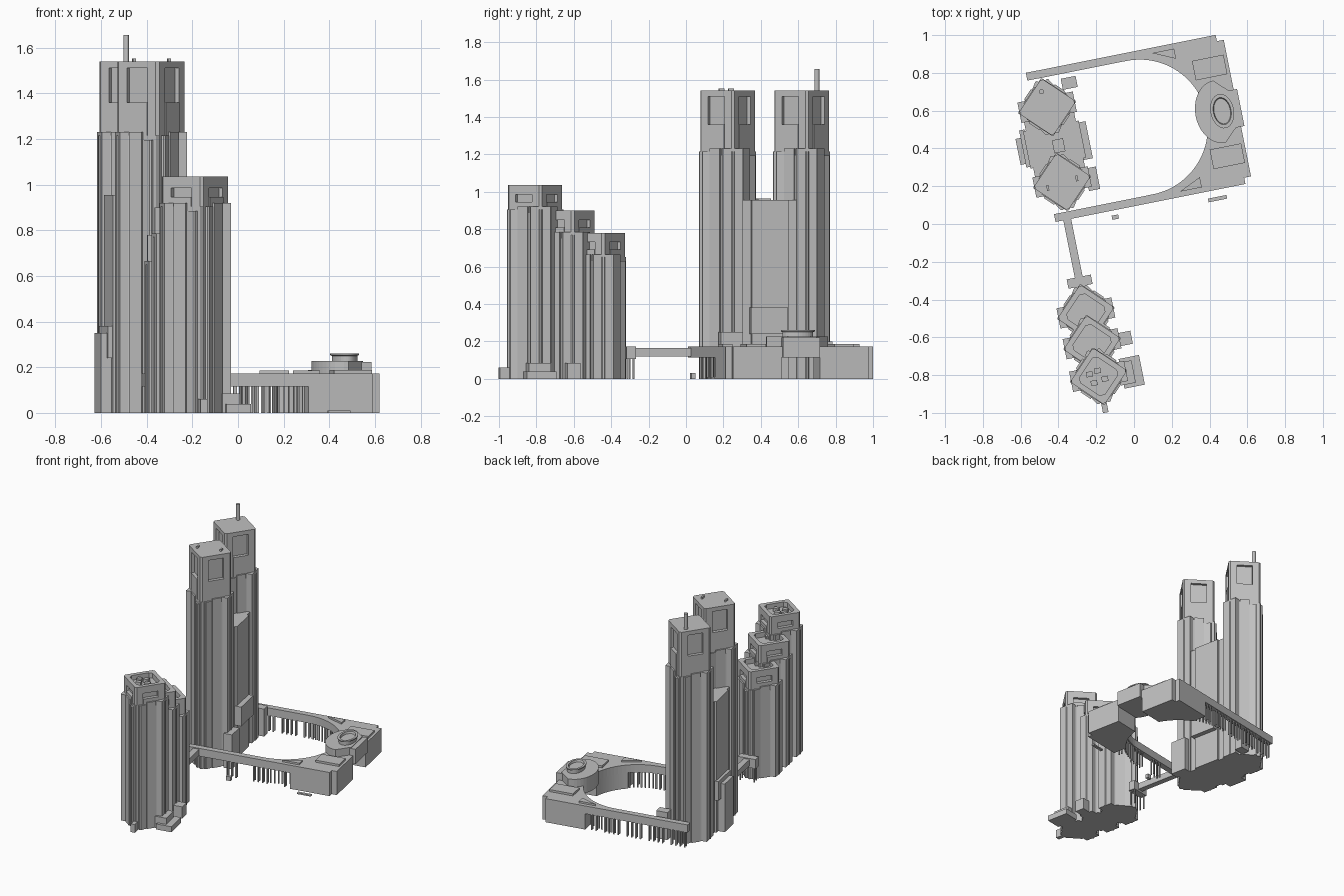
import bpy, bmesh, math
from math import cos, sin, radians
from mathutils import Matrix

cube = bpy.data.objects.get("Cube")
if cube:
    bpy.data.objects.remove(cube, do_unlink=True)

grey = bpy.data.materials.new("concrete_grey")
grey.use_nodes = True
tone = (0.53, 0.53, 0.53, 1)
grey.diffuse_color = tone
grey.node_tree.nodes["Principled BSDF"].inputs["Base Color"].default_value = tone

SITE = Matrix.Rotation(radians(11.3), 4, 'Z')   # whole complex is turned on its site
MID = 0.4945                                    # mirror line of the podium


def finish(name, bm):
    bmesh.ops.recalc_face_normals(bm, faces=bm.faces)
    mesh = bpy.data.meshes.new(name)
    bm.to_mesh(mesh)
    bm.free()
    mesh.transform(SITE)
    mesh.materials.append(grey)
    bpy.context.collection.objects.link(bpy.data.objects.new(name, mesh))


def add_loft(bm, rings):
    """Join rings of (outline, height) and cap both ends."""
    loops = [[bm.verts.new((p[0], p[1], z)) for p in pts] for pts, z in rings]
    for a, b in zip(loops, loops[1:]):
        for i in range(len(a)):
            j = (i + 1) % len(a)
            bm.faces.new((a[i], a[j], b[j], b[i]))
    bm.faces.new(loops[0][::-1])
    bm.faces.new(loops[-1])


def loft(name, rings):
    bm = bmesh.new()
    add_loft(bm, rings)
    finish(name, bm)


def prism(name, pts, z0, z1):
    loft(name, [(pts, z0), (pts, z1)])


def rect(u, v, w, d):
    return [(u + a * w / 2, v + b * d / 2) for a, b in ((-1, -1), (1, -1), (1, 1), (-1, 1))]


def box(name, u, v, w, d, z0, z1):
    prism(name, rect(u, v, w, d), z0, z1)


def place(pts, centre, degrees):
    c, s = cos(radians(degrees)), sin(radians(degrees))
    return [(centre[0] + x * c - y * s, centre[1] + x * s + y * c) for x, y in pts]


def oval(u, v, a, b, n=32):
    return [(u + a * cos(t * math.tau / n), v + b * sin(t * math.tau / n)) for t in range(n)]


def mirror(pts):
    return [(u, 2 * MID - v) for u, v in pts]


def chamfered(side, cut, notch=0, depth=0):
    """Square outline with cut corners and an optional notch in each side."""
    h, pts = side / 2, []
    for k in range(4):
        run = [(h, cut - h)]
        if notch:
            run += [(h, -notch / 2), (h - depth, -notch / 2),
                    (h - depth, notch / 2), (h, notch / 2)]
        run.append((h, h - cut))
        pts += place(run, (0, 0), 90 * k)
    return pts


def tower(name, centre, side, step, sill, lintel, top, hollow):
    """Diamond tower: clustered shafts, ribs and a crown with recessed panels."""
    panel = side * 0.49
    for i, (turn, drop, k) in enumerate(((45, 0, 1.02), (33, 0.02, 0.98), (57, 0, 0.98))):
        prism(f"{name}_shaft_{i}", place(chamfered(side * k, 0.006), centre, turn), 0, step - drop)
    # corner plates, square to the site
    box(name + "_corner_plates", *centre, side * 1.36, side * 0.5, 0, step + 0.015)
    crown = place(chamfered(side, 0.012, panel, 0.02), centre, 45)
    cap = place(chamfered(side, 0.012), centre, 45)
    prism(name + "_crown", crown, step, lintel)
    if hollow:
        inner = place(chamfered(side * 0.74, 0.02), centre, 45)
        loft(name + "_parapet", [(cap, lintel), (cap, top), (inner, top), (inner, top - 0.035)])
    else:
        prism(name + "_cap", cap, lintel, top)
    # ribs on the four faces: offset, width, projection, height
    bm = bmesh.new()
    ribs = ((0, panel * 0.6, 0.014, step + 0.015), (0, panel, 0.004, sill),
            (-0.07, 0.024, 0.012, step), (0.07, 0.024, 0.012, step - 0.05))
    for face in range(4):
        for off, w, out, z in ribs:
            strip = rect(side / 2 + out / 2 - 0.015, off, out + 0.03, w)
            strip = place(strip, centre, 45 + 90 * face)
            add_loft(bm, [(strip, 0), (strip, z)])
    finish(name + "_ribs", bm)


# Twin tall towers with the slab between them
AXIS = -0.33
tower("north_tower", (AXIS, MID + 0.202), 0.22, 1.215, 1.36, 1.51, 1.54, False)
tower("south_tower", (AXIS, MID - 0.202), 0.22, 1.215, 1.36, 1.51, 1.54, False)
box("link_slab", AXIS, MID, 0.27, 0.36, 0, 0.955)
box("link_slab_bay", AXIS, MID, 0.3, 0.2, 0, 0.955)
box("link_roof_hatch", AXIS + 0.02, MID - 0.01, 0.06, 0.07, 0.955, 0.965)
box("east_canopy", -0.17, MID - 0.01, 0.05, 0.2, 0.24, 0.38)
box("west_canopy", -0.485, MID + 0.01, 0.03, 0.2, 0.24, 0.38)
box("west_porch", -0.5, MID, 0.055, 0.14, 0, 0.35)
box("south_tower_annex", -0.169, 0.278, 0.06, 0.12, 0, 0.25)
box("north_tower_annex", -0.19, 0.80, 0.08, 0.06, 0, 0.2)
prism("mast", oval(-0.343, 0.783, 0.013, 0.013, 12), 1.54, 1.655)
for side in (-1, 1):
    box(f"roof_vent_{side}", AXIS + side * 0.08, 0.286 + 0.01 * side, 0.012, 0.03, 1.54, 1.553)

# Stepped group of three lower towers
LOW = -0.342
for n, v, top in (("front", -0.754, 1.035), ("middle", -0.578, 0.9), ("rear", -0.412, 0.78)):
    tower(n + "_low_tower", (LOW, v), 0.218, top - 0.13, top - 0.09, top - 0.05, top, True)
for i, (du, dv) in enumerate(((-0.03, -0.03), (0.03, -0.02), (0, 0.03), (-0.045, 0.02))):
    box(f"roof_plant_{i}", LOW + du, -0.754 + dv, 0.035, 0.028, 0.99, 1.025)
box("entrance_terrace", -0.165, -0.765, 0.11, 0.16, 0, 0.04)
box("entrance_block", -0.195, -0.765, 0.08, 0.12, 0, 0.085)
box("side_block", -0.18, -0.585, 0.1, 0.07, 0, 0.085)
box("front_block", LOW, -0.91, 0.03, 0.08, 0, 0.06)

# Footbridge from the podium to the low towers
box("footbridge", LOW, -0.06, 0.042, 0.32, 0.12, 0.165)
box("bridge_landing", LOW, -0.243, 0.13, 0.05, 0.105, 0.172)
box("bridge_neck", LOW, -0.28, 0.05, 0.06, 0.105, 0.165)


# Podium ring with two arms and a round court
def court(a0, a1, n=20):
    return [(0.13 + 0.36 * cos(radians(a0 + (a1 - a0) * i / n)),
             MID + 0.36 * sin(radians(a0 + (a1 - a0) * i / n))) for i in range(n + 1)]


corner = [(-0.405, 0.134), (-0.405, 0.092), (0.62, 0.092), (0.62, 0.126), (0.657, 0.126)]
deck = corner + mirror(corner)[::-1] + court(90, -90, 40)
prism("podium_deck", deck, 0.115, 0.172)

wing = [(0.333, 0.092)] + corner[2:] + [(0.657, 0.39)] + court(-17, -55.6)
skylight = [(0.27, 0.12), (0.39, 0.12), (0.39, 0.175)]
for n, flip in (("south", list), ("north", mirror)):
    prism(n + "_wing", flip(wing), 0, 0.115)
    prism(n + "_skylight", flip(skylight), 0.172, 0.185)
    prism(n + "_roof_block", flip(rect(0.555, 0.255, 0.17, 0.105)), 0.172, 0.187)

# Raised pavilion with a shallow dished drum
left = [(0.56 + 0.128 * cos(radians(a)), MID + 0.168 * sin(radians(a))) for a in range(90, 271, 9)]
prism("pavilion", left + [(0.64, MID - 0.09), (0.64, MID + 0.09)], 0.115, 0.227)
box("pavilion_porch", 0.64, MID, 0.07, 0.2, 0.115, 0.222)
loft("pavilion_drum", [(oval(0.575, MID, a, b), z) for a, b, z in
                       ((0.055, 0.083, 0.227), (0.055, 0.083, 0.25), (0.062, 0.092, 0.253),
                        (0.062, 0.092, 0.26), (0.047, 0.073, 0.26), (0.043, 0.068, 0.245))])

# Thin columns under the arms, the court edge and the footbridge
bm = bmesh.new()
spots = [(LOW + a, v) for a in (-0.05, 0.05) for v in (-0.26, -0.228)]
for i in range(22):
    u = -0.38 + i * 0.032
    if i % 5 < 4:
        spots += [(u, 0.885), (u, 0.865)]
    if i % 7 < 4 and u > -0.15:
        spots += [(u, 0.104), (u, 0.126)]
for a in range(58, 90, 4):
    for s in (-1, 1):
        spots.append((0.13 + 0.372 * cos(radians(a)), MID + s * 0.372 * sin(radians(a))))
for u, v in spots:
    pillar = rect(u, v, 0.008, 0.008)
    add_loft(bm, [(pillar, 0), (pillar, 0.118)])
finish("columns", bm)

# Small ground level blocks
box("street_step", 0.46, 0.045, 0.1, 0.02, 0, 0.01)
box("street_kiosk", -0.09, 0.055, 0.035, 0.022, 0, 0.03)
